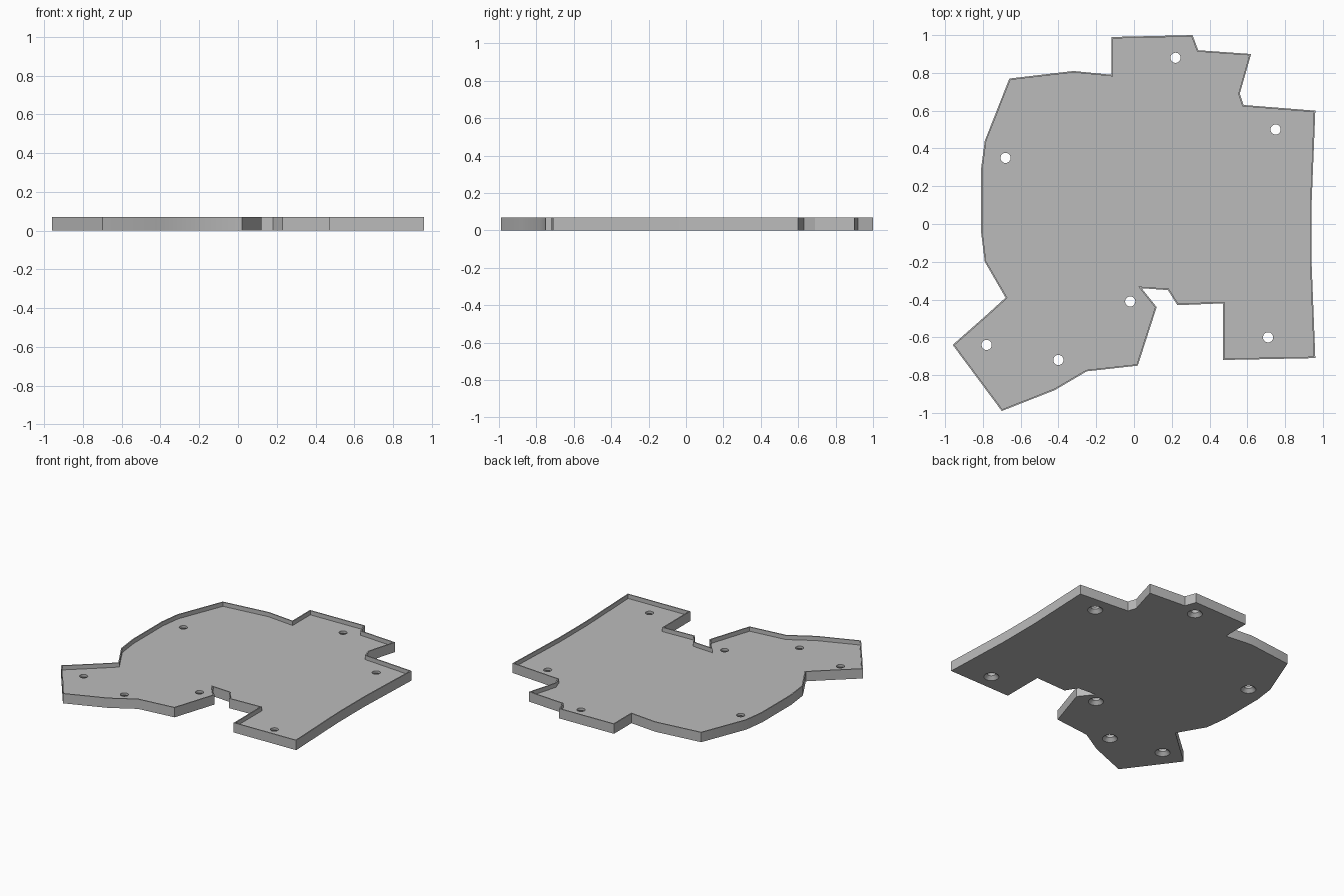
import bpy
import bmesh
from math import cos, sin, tau

HEIGHT = 0.07        # full height of the tray
FLOOR_TOP = 0.04     # top of the recessed floor
RIM = 0.008          # rim wall thickness

# Tray outline, clockwise from the back left step
OUTLINE = [
    (-.12, .99), (.31, 1), (.34, .92), (.62, .9), (.56, .69), (.58, .63),
    (.96, .6), (.94, .1), (.94, -.2), (.96, -.71), (.47, -.72), (.47, -.42),
    (.23, -.43), (.18, -.35), (.04, -.34), (.12, -.44), (.02, -.75),
    (-.25, -.78), (-.42, -.88), (-.7, -.99), (-.96, -.64), (-.79, -.49),
    (-.68, -.39), (-.79, -.2), (-.81, -.04), (-.81, .29), (-.79, .44),
    (-.66, .77), (-.32, .81), (-.12, .79),
]

# Screw hole centres
HOLES = [(.22, .88), (.75, .5), (-.68, .35), (-.02, -.41),
         (-.78, -.64), (-.4, -.72), (.71, -.6)]

# Countersunk hole profile: radius, height
HOLE_PROFILE = [(.05, -.02), (.05, 0), (.027, .023), (.027, .06)]
SEGMENTS = 24


def make_object(name, bm):
    bmesh.ops.recalc_face_normals(bm, faces=bm.faces[:])
    mesh = bpy.data.meshes.new(name)
    bm.to_mesh(mesh)
    bm.free()
    obj = bpy.data.objects.new(name, mesh)
    bpy.context.collection.objects.link(obj)
    return obj


def make_material(name, color):
    mat = bpy.data.materials.new(name)
    mat.use_nodes = True
    mat.diffuse_color = color
    for node in mat.node_tree.nodes:
        if node.type == 'BSDF_PRINCIPLED':
            node.inputs['Base Color'].default_value = color
    return mat


def build_tray():
    bm = bmesh.new()
    base = bm.faces.new([bm.verts.new((x, y, 0)) for x, y in OUTLINE])
    grown = bmesh.ops.extrude_face_region(bm, geom=[base], use_keep_orig=True)
    top_verts = [g for g in grown['geom'] if isinstance(g, bmesh.types.BMVert)]
    bmesh.ops.translate(bm, verts=top_verts, vec=(0, 0, HEIGHT))
    bmesh.ops.recalc_face_normals(bm, faces=bm.faces[:])
    top = max(bm.faces, key=lambda f: f.calc_center_median().z)
    # Rim, then a straight drop to the floor
    bmesh.ops.inset_individual(bm, faces=[top], thickness=RIM,
                               use_even_offset=True)
    drop = bmesh.ops.extrude_discrete_faces(bm, faces=[top])['faces']
    bmesh.ops.translate(bm, verts=drop[0].verts[:],
                        vec=(0, 0, FLOOR_TOP - HEIGHT))
    return make_object("tray", bm)


def build_hole_cutter():
    bm = bmesh.new()
    for cx, cy in HOLES:
        rings = []
        for radius, z in HOLE_PROFILE:
            rings.append([bm.verts.new((cx + radius * cos(tau * i / SEGMENTS),
                                        cy + radius * sin(tau * i / SEGMENTS), z))
                          for i in range(SEGMENTS)])
        for low, high in zip(rings, rings[1:]):
            for i in range(SEGMENTS):
                j = (i + 1) % SEGMENTS
                bm.faces.new((low[i], low[j], high[j], high[i]))
        bm.faces.new(rings[0][::-1])
        bm.faces.new(rings[-1])
    cutter = make_object("hole_cutter", bm)
    cutter.hide_render = True
    return cutter


cube = bpy.data.objects.get("Cube")
if cube:
    bpy.data.objects.remove(cube, do_unlink=True)

tray = build_tray()
tray.data.materials.append(make_material("plain grey", (0.5, 0.5, 0.5, 1)))

# Cut the countersunk screw holes
cutter = build_hole_cutter()
cut = tray.modifiers.new("screw holes", 'BOOLEAN')
cut.operation = 'DIFFERENCE'
cut.solver = 'EXACT'
cut.object = cutter
bpy.ops.object.select_all(action='DESELECT')
tray.select_set(True)
bpy.context.view_layer.objects.active = tray
bpy.ops.object.modifier_apply(modifier=cut.name)
bpy.data.objects.remove(cutter, do_unlink=True)
bpy.ops.object.shade_smooth_by_angle()
